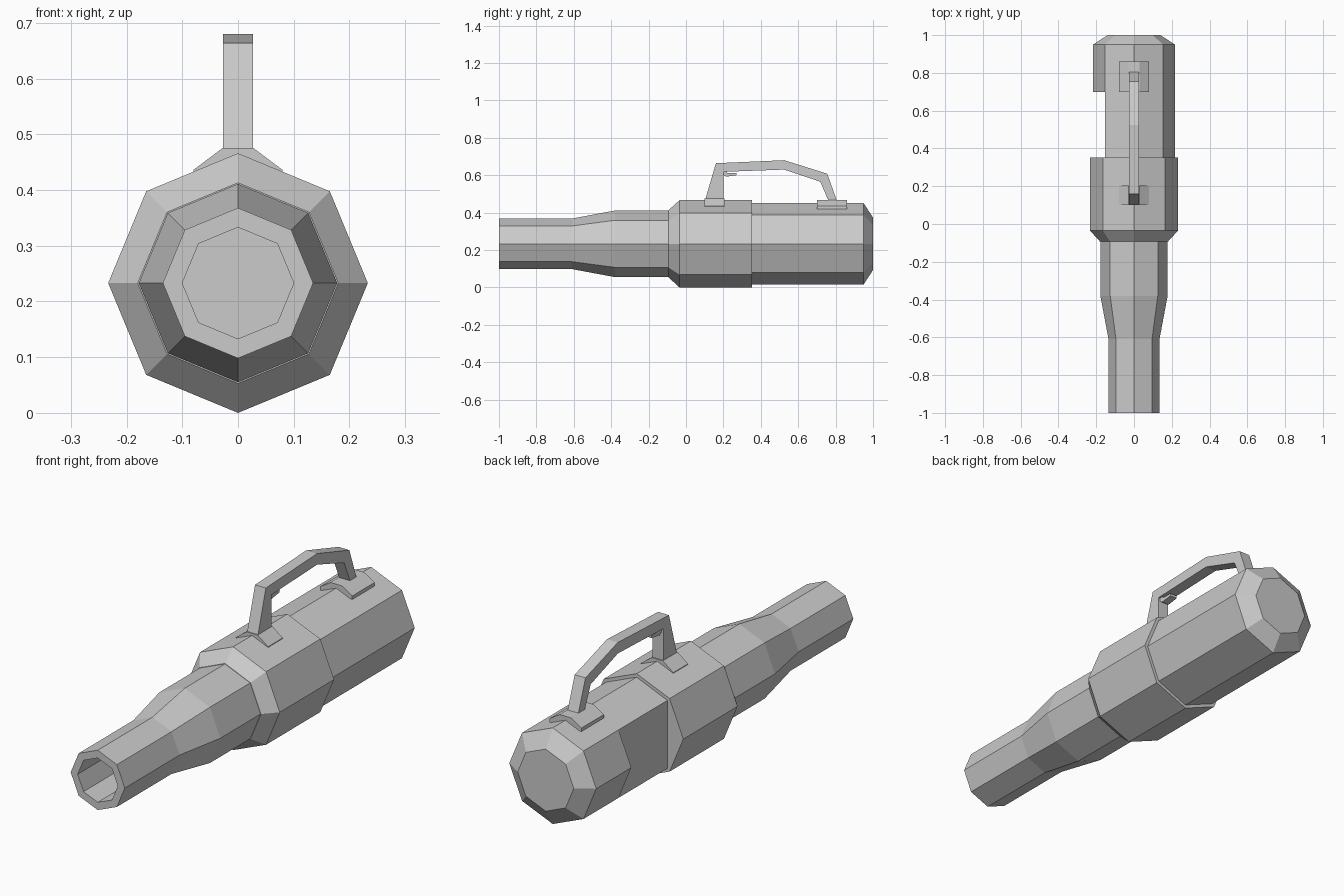
import bpy, bmesh
from math import cos, sin, pi

if "Cube" in bpy.data.objects:
    bpy.data.objects.remove(bpy.data.objects["Cube"])

CZ = 0.233   # height of the barrel axis
SIDES = 8


def finish(name, bm):
    bmesh.ops.remove_doubles(bm, verts=bm.verts, dist=1e-5)
    bmesh.ops.recalc_face_normals(bm, faces=bm.faces)
    mesh = bpy.data.meshes.new(name)
    bm.to_mesh(mesh)
    bm.free()
    obj = bpy.data.objects.new(name, mesh)
    bpy.context.collection.objects.link(obj)
    return obj


def tube(name, profile, flat_left=()):
    """Octagonal body along y from (y, radius) rings; rings listed in
    flat_left have their left corner pulled in to a flat side."""
    bm = bmesh.new()
    rings = []
    for n, (y, r) in enumerate(profile):
        ring = []
        for i in range(SIDES):
            a = 2 * pi * i / SIDES
            x = r * cos(a)
            if n in flat_left and i == SIDES // 2:
                x *= cos(pi / 4)
            ring.append(bm.verts.new((x, y, CZ + r * sin(a))))
        rings.append(ring)
    for a, b in zip(rings, rings[1:]):
        for i in range(SIDES):
            j = (i + 1) % SIDES
            bm.faces.new((a[i], a[j], b[j], b[i]))
    bm.faces.new(rings[0])
    bm.faces.new(rings[-1])
    return finish(name, bm)


def prism(name, outline, to_point, depth):
    """Extrude a 2D outline; to_point places its first cap, depth is the offset."""
    bm = bmesh.new()
    face = bm.faces.new([bm.verts.new(to_point(u, v)) for u, v in outline])
    new = bmesh.ops.extrude_face_region(bm, geom=[face])["geom"]
    bmesh.ops.translate(bm, vec=depth,
                        verts=[v for v in new if isinstance(v, bmesh.types.BMVert)])
    return finish(name, bm)


def side_prism(name, outline, half):
    return prism(name, outline, lambda y, z: (-half, y, z), (2 * half, 0, 0))


# Barrel with an open bore, starting from the bore floor
tube("barrel", [(-0.62, 0.10), (-1.0, 0.10), (-1.0, 0.135), (-0.61, 0.135),
                (-0.38, 0.178), (-0.08, 0.178)])

# Front housing with flared collar
tube("front_housing", [(-0.093, 0.18), (-0.035, 0.233), (0.352, 0.233)])

# Rear housing with flat left recess and chamfered end
tube("rear_housing", [(0.34, 0.217), (0.70, 0.217), (0.70, 0.217),
                      (0.95, 0.217), (1.0, 0.14)], flat_left=(0, 1))

# Saddle pads under the handle
for name, y0, y1, top in (("front_pad", 0.10, 0.205, 0.475),
                          ("rear_pad", 0.70, 0.86, 0.468)):
    pad = [(-0.08, 0.42), (0.08, 0.42), (0.08, 0.436), (0.028, top),
           (-0.028, top), (-0.08, 0.436)]
    prism(name, pad, lambda x, z: (x, y0, z), (0, y1 - y0, 0))

# Carry handle
side_prism("handle", [(0.10, 0.46), (0.16, 0.664), (0.525, 0.68), (0.755, 0.608),
                      (0.81, 0.455), (0.765, 0.455), (0.718, 0.565), (0.525, 0.63),
                      (0.20, 0.618), (0.20, 0.46)], 0.027)

# Trigger inside the grip
side_prism("trigger", [(0.195, 0.625), (0.195, 0.605), (0.215, 0.592),
                       (0.27, 0.60), (0.27, 0.612), (0.22, 0.612), (0.22, 0.625)], 0.018)
